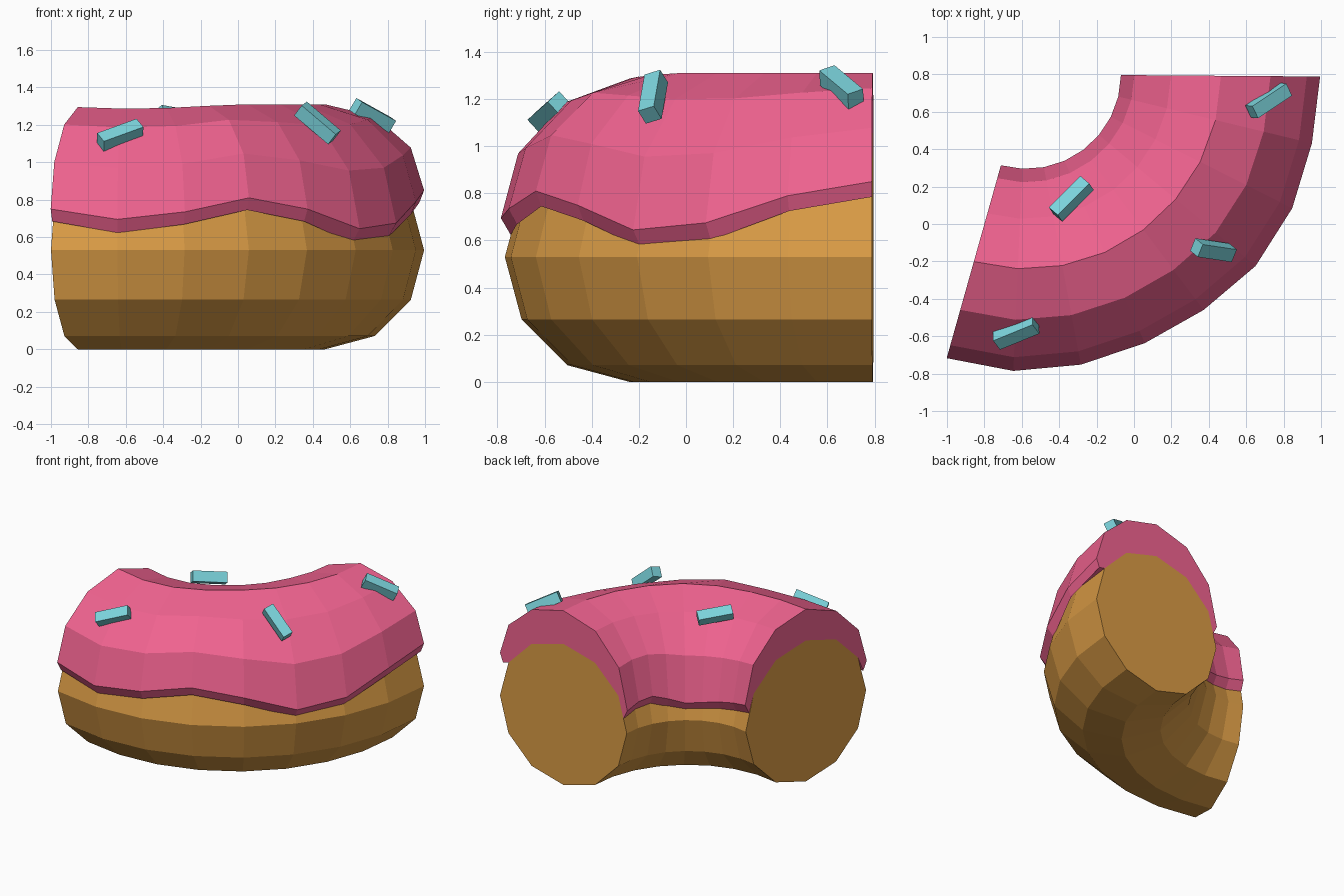
import bpy, bmesh
from math import sin, cos, radians
from mathutils import Vector, Matrix

if "Cube" in bpy.data.objects:
    bpy.data.objects.remove(bpy.data.objects["Cube"])

CX, CY, R, TUBE = -0.575, 0.80, 1.04, 0.53
ANGLES = [radians(254.3 + 13.16 * i) for i in range(9)]
TOP = [1.295, 1.287, 1.29, 1.302, 1.31, 1.31, 1.31, 1.31, 1.31]
OUTER_EDGE = [.75, .695, .735, .81, .75, .645, .675, .79, .85]   # wavy icing rim
INNER_EDGE = [.73, .71, .69, .67, .66, .70, .74, .73, .70]


def material(name, color):
    m = bpy.data.materials.new(name)
    m.diffuse_color = (*color, 1)
    m.use_nodes = True
    m.node_tree.nodes["Principled BSDF"].inputs["Base Color"].default_value = m.diffuse_color
    return m


def finish(bm, name, mat):
    bmesh.ops.recalc_face_normals(bm, faces=bm.faces)
    me = bpy.data.meshes.new(name)
    bm.to_mesh(me)
    bm.free()
    me.materials.append(mat)
    ob = bpy.data.objects.new(name, me)
    bpy.context.collection.objects.link(ob)
    return ob


def sweep(name, section, mat):
    """Sweep a closed section of (offset, z) points along the arc, capped."""
    bm = bmesh.new()
    rings = []
    for i, a in enumerate(ANGLES):
        rings.append([bm.verts.new((CX + (R + o) * cos(a), CY + (R + o) * sin(a), z))
                      for o, z in section(i)])
    n = len(rings[0])
    for r0, r1 in zip(rings, rings[1:]):
        for j in range(n):
            k = (j + 1) % n
            bm.faces.new((r0[j], r0[k], r1[k], r1[j]))
    bm.faces.new(rings[0])
    bm.faces.new(rings[-1])
    return finish(bm, name, mat)


def dough_section(i):
    # starts at 30 degrees so the first five points form the upper arc
    return [(TUBE * cos(radians(30 * k)), TUBE + TUBE * sin(radians(30 * k)))
            for k in range(1, 13)]


def lip(e):
    return e - .065 - .1 * max(0, .76 - e)


def icing_section(i):
    eo, ei = OUTER_EDGE[i], INNER_EDGE[i]
    pts = [(0.505, lip(eo))]
    # outer half, from the rim to the crown; lower drips sag a little
    sag = .025 * max(0, min(1, (.86 - eo) / .12))
    wo = .53 + max(0, .78 - eo) * .2
    for t in (90, 60, 30, 0):
        t = radians(t)
        pts.append((wo * sin(t), eo + (TOP[i] - eo) * cos(t) - sag * sin(2 * t)))
    # inner half, from the crown to the rim
    for t in (30, 60, 90):
        t = radians(t)
        pts.append((-.535 * sin(t), ei + (TOP[i] - ei) * cos(t)))
    pts.append((-0.50, lip(ei)))
    return pts + dough_section(i)[:5][::-1]


dough_mat = material("dough", (0.70, 0.33, 0.06))
icing_mat = material("icing", (0.88, 0.125, 0.28))
sprinkle_mat = material("sprinkle", (0.20, 0.66, 0.72))

# Ring piece with a closed cut at each end, and the icing on top
sweep("dough", dough_section, dough_mat)
sweep("icing", icing_section, icing_mat)

# Sprinkles: centre and long direction, laid against the icing
SPRINKLES = [((-.63, -.58, 1.145), (.22, .09, .08)),
             ((-.335, .135, 1.24), (.17, .17, -.03)),
             ((.425, -.14, 1.21), (.20, -.03, -.17)),
             ((.72, .66, 1.25), (.18, .12, -.10))]
for n, (c, d) in enumerate(SPRINKLES):
    radial = Vector((c[0] - CX, c[1] - CY, 0))
    offset = radial.length - R
    normal = radial.normalized() * (offset / .28) + Vector((0, 0, (c[2] - .74) / .32))
    x = Vector(d).normalized()
    y = normal.cross(x).normalized()
    z = x.cross(y)
    rot = Matrix((x, y, z)).transposed().to_4x4()
    bm = bmesh.new()
    bmesh.ops.create_cube(bm, size=1, matrix=Matrix.Translation(c) @ rot
                          @ Matrix.Diagonal((.24, .075, .075, 1)))
    finish(bm, f"sprinkle_{n + 1}", sprinkle_mat)
